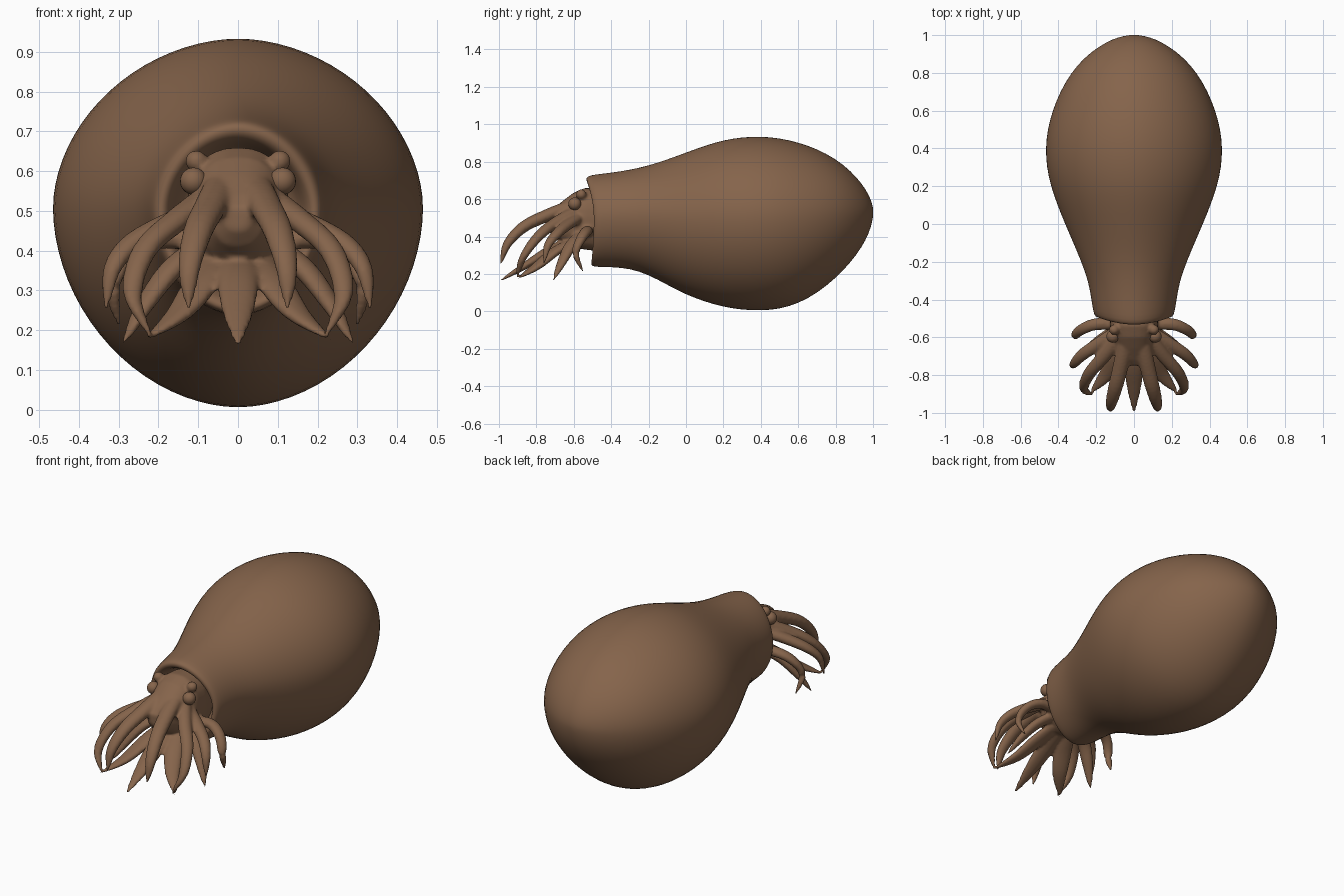
import bpy, bmesh, math
from mathutils import Vector

cube = bpy.data.objects.get("Cube")
if cube:
    bpy.data.objects.remove(cube, do_unlink=True)

skin = bpy.data.materials.new("brown skin")
skin.use_nodes = True
skin.diffuse_color = (0.235, 0.127, 0.07, 1)
skin.node_tree.nodes["Principled BSDF"].inputs["Base Color"].default_value = skin.diffuse_color


def bridge(bm, rings):
    """Skin a list of closed vertex rings and cap both ends."""
    n = len(rings[0])
    for a, b in zip(rings, rings[1:]):
        for i in range(n):
            j = (i + 1) % n
            bm.faces.new((a[i], a[j], b[j], b[i]))
    bm.faces.new(rings[0][::-1])
    bm.faces.new(rings[-1])


def loft(bm, rows, n=40, power=1.0):
    """Rows of (y, half width, top, bottom, forward lean of the upper edge)."""
    rings = []
    for y, w, top, bottom, lean in rows:
        mid = bottom + 0.54 * (top - bottom)
        ring = []
        for i in range(n):
            a = math.tau * i / n
            c, s = math.cos(a), math.sin(a)
            up = top - mid if s > 0 else mid - bottom
            x = math.copysign(abs(c) ** power, c) * w
            z = mid + math.copysign(abs(s) ** power, s) * up
            slant = lean * s * s * (1 if s > 0 else 0.35)
            ring.append(bm.verts.new((x, y - slant, z)))
        rings.append(ring)
    bridge(bm, rings)


def spline(points, t):
    """Catmull-Rom position at t from 0 to 1."""
    p = [Vector(q) for q in points]
    p = [2 * p[0] - p[1]] + p + [2 * p[-1] - p[-2]]
    f = t * (len(p) - 3)
    k = min(int(f), len(p) - 4)
    u = f - k
    a, b, c, d = p[k:k + 4]
    return 0.5 * (2 * b + (c - a) * u + (2 * a - 5 * b + 4 * c - d) * u * u
                  + (3 * b - a - 3 * c + d) * u ** 3)


def arm(bm, points, radius, flat=1.0, swell=0.0, side=1, steps=22, n=12):
    """Tapered tube along a path, mirrored by side."""
    path = [(x * side, y, z) for x, y, z in points]
    rings = []
    for k in range(steps + 1):
        t = k / steps
        here = spline(path, t)
        ahead = (spline(path, min(t + 0.02, 1)) - spline(path, max(t - 0.02, 0))).normalized()
        across = ahead.cross(Vector((0, 0, 1)))
        across = (across if across.length > 0.1 else Vector((1, 0, 0))).normalized()
        normal = across.cross(ahead)
        r = radius * (1 + swell * math.sin(math.pi * t)) * max(1 - t ** 2.6, 0.04) ** 0.6
        rings.append([bm.verts.new(here + across * r * math.cos(math.tau * i / n)
                                   + normal * r * flat * math.sin(math.tau * i / n))
                      for i in range(n)])
    bridge(bm, rings)


def ball(bm, centre, radius):
    made = bmesh.ops.create_uvsphere(bm, u_segments=20, v_segments=14, radius=radius)
    bmesh.ops.translate(bm, verts=made["verts"], vec=centre)


def finish(bm, name):
    bmesh.ops.recalc_face_normals(bm, faces=bm.faces)
    for f in bm.faces:
        f.smooth = True
    mesh = bpy.data.meshes.new(name)
    bm.to_mesh(mesh)
    bm.free()
    mesh.materials.append(skin)
    obj = bpy.data.objects.new(name, mesh)
    bpy.context.collection.objects.link(obj)
    return obj


# Mantle: hollow collar, rolled lip, then the swollen sack
bm = bmesh.new()
loft(bm, [
    (-0.36, 0.13, 0.65, 0.32, 0), (-0.42, 0.155, 0.66, 0.30, 0.02),
    (-0.47, 0.17, 0.675, 0.28, 0.035), (-0.490, 0.182, 0.69, 0.265, 0.04),
    (-0.495, 0.196, 0.71, 0.25, 0.04), (-0.485, 0.209, 0.724, 0.24, 0.04),
    (-0.46, 0.217, 0.732, 0.236, 0.03), (-0.4, 0.226, 0.742, 0.236, 0),
    (-0.3, 0.243, 0.757, 0.228, 0), (-0.2, 0.28, 0.78, 0.195, 0),
    (-0.1, 0.322, 0.813, 0.14, 0), (0, 0.366, 0.85, 0.088, 0),
    (0.1, 0.407, 0.887, 0.05, 0), (0.2, 0.442, 0.917, 0.022, 0),
    (0.3, 0.464, 0.933, 0.006, 0), (0.4, 0.47, 0.937, 0.002, 0),
    (0.5, 0.46, 0.928, 0.01, 0), (0.6, 0.433, 0.905, 0.04, 0),
    (0.7, 0.393, 0.87, 0.095, 0), (0.8, 0.335, 0.817, 0.175, 0),
    (0.88, 0.265, 0.752, 0.26, 0), (0.94, 0.187, 0.685, 0.342, 0),
    (0.98, 0.112, 0.62, 0.42, 0), (0.997, 0.05, 0.57, 0.485, 0),
    (1.001, 0.012, 0.54, 0.52, 0),
], power=1.06)
mantle = finish(bm, "mantle")
mantle.modifiers.new("smooth surface", "SUBSURF").levels = 1
mantle.modifiers[0].render_levels = 1

# Head and arms, fused into one soft skin
bm = bmesh.new()
loft(bm, [
    (-0.34, 0.10, 0.62, 0.34, 0), (-0.46, 0.125, 0.655, 0.32, 0),
    (-0.54, 0.128, 0.66, 0.33, 0), (-0.60, 0.115, 0.635, 0.34, 0),
    (-0.66, 0.095, 0.59, 0.37, 0), (-0.72, 0.065, 0.54, 0.41, 0),
    (-0.75, 0.03, 0.51, 0.45, 0),
], n=28, power=0.85)

# Central lower arm
arm(bm, [(0, -0.58, 0.39), (0, -0.72, 0.33), (0, -0.85, 0.25), (0, -1.0, 0.16)],
    0.04, 0.5, 0.4)

# Paired arms, from the top pair round to the collar, then the lower blades
pairs = [
    ([(0.04, -0.6, 0.57), (0.07, -0.75, 0.51), (0.1, -0.87, 0.45),
      (0.122, -0.955, 0.36), (0.125, -0.99, 0.255)], 0.043, 0.8, 0.0),
    ([(0.07, -0.58, 0.54), (0.15, -0.69, 0.48), (0.235, -0.79, 0.4),
      (0.265, -0.87, 0.29), (0.22, -0.905, 0.185)], 0.037, 0.8, 0.0),
    ([(0.07, -0.56, 0.51), (0.18, -0.63, 0.465), (0.27, -0.69, 0.415),
      (0.318, -0.74, 0.35), (0.332, -0.76, 0.255)], 0.036, 0.8, 0.0),
    ([(0.06, -0.54, 0.43), (0.16, -0.61, 0.36), (0.23, -0.66, 0.27),
      (0.29, -0.71, 0.165)], 0.036, 0.7, 0.1),
    ([(0.08, -0.53, 0.42), (0.2, -0.53, 0.43), (0.28, -0.56, 0.39),
      (0.315, -0.59, 0.31), (0.3, -0.55, 0.21)], 0.033, 0.8, 0.0),
    ([(0.04, -0.58, 0.39), (0.09, -0.7, 0.32), (0.15, -0.8, 0.24),
      (0.235, -0.9, 0.175)], 0.038, 0.5, 0.4),
]
for side in (-1, 1):
    for points, radius, flat, swell in pairs:
        arm(bm, points, radius, flat, swell, side)
    # Brow beside the head
    ball(bm, (0.105 * side, -0.56, 0.625), 0.028)

head = finish(bm, "head_and_arms")
fuse = head.modifiers.new("fuse", "REMESH")
fuse.mode = "VOXEL"
fuse.voxel_size = 0.008
fuse.use_smooth_shade = True
soften = head.modifiers.new("soften", "SMOOTH")
soften.factor = 0.5
soften.iterations = 5

# Eyes
for name, side in (("left_eye", 1), ("right_eye", -1)):
    bm = bmesh.new()
    ball(bm, (0.112 * side, -0.595, 0.575), 0.034)
    finish(bm, name)
